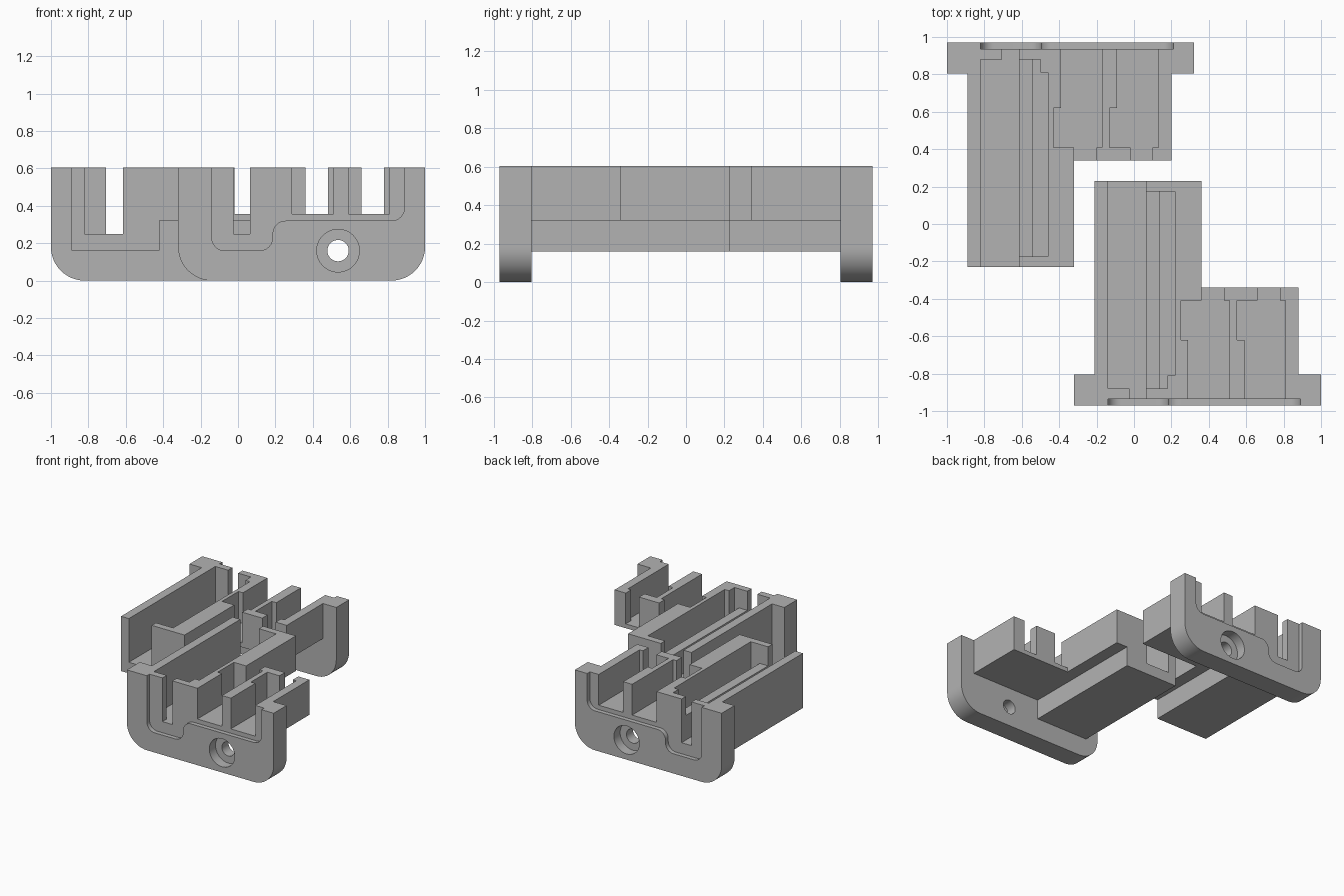
import bpy, bmesh, math
from mathutils import Vector, Matrix

cube = bpy.data.objects.get("Cube")
if cube:
    bpy.data.objects.remove(cube, do_unlink=True)

TOP = 0.605
OVER = 0.8      # cutters reach above the top
SHIFT = 0.68    # sideways offset between the two holders

grey = bpy.data.materials.new("plain_grey")
grey.use_nodes = True
grey.diffuse_color = (0.45, 0.45, 0.45, 1)
grey.node_tree.nodes["Principled BSDF"].inputs["Base Color"].default_value = (0.45, 0.45, 0.45, 1)


def rounded(corners, steps=12):
    """Outline from (u, v, radius) right-angle corners."""
    out = []
    for i, (u, v, r) in enumerate(corners):
        p = Vector((u, v))
        if r == 0:
            out.append((u, v))
            continue
        a = (Vector(corners[i - 1][:2]) - p).normalized()
        b = (Vector(corners[(i + 1) % len(corners)][:2]) - p).normalized()
        for k in range(steps + 1):
            t = math.pi / 2 * k / steps
            out.append(tuple(p + r * (a + b) - r * (b * math.cos(t) + a * math.sin(t))))
    return out


def circle(u, v, r, n=48):
    return [(u + r * math.cos(math.tau * k / n), v + r * math.sin(math.tau * k / n)) for k in range(n)]


def prism(name, outline, lo, hi, axis):
    """Extrude an outline along y (outline in x, z) or z (outline in x, y)."""
    bm = bmesh.new()
    place = (lambda u, v, w: (u, w, v)) if axis == "y" else (lambda u, v, w: (u, v, w))
    face = bm.faces.new([bm.verts.new(place(u, v, lo)) for u, v in outline])
    ext = bmesh.ops.extrude_face_region(bm, geom=[face])
    move = Vector(place(0, 0, hi - lo))
    bmesh.ops.translate(bm, vec=move, verts=[g for g in ext["geom"] if isinstance(g, bmesh.types.BMVert)])
    bmesh.ops.recalc_face_normals(bm, faces=bm.faces)
    mesh = bpy.data.meshes.new(name)
    bm.to_mesh(mesh)
    bm.free()
    mesh.materials.append(grey)
    ob = bpy.data.objects.new(name, mesh)
    bpy.context.collection.objects.link(ob)
    return ob


def combine(body, other, operation):
    other.hide_render = True
    mod = body.modifiers.new(operation, "BOOLEAN")
    mod.operation = operation
    mod.solver = "EXACT"
    mod.object = other
    bpy.context.view_layer.objects.active = body
    bpy.ops.object.modifier_apply(modifier=mod.name)
    bpy.data.objects.remove(other, do_unlink=True)


# End plate with rounded lower corners
holder = prism("front_holder", rounded([(-0.32, TOP, 0), (-0.32, 0, 0.18), (1, 0, 0.18), (1, TOP, 0)]),
               -0.97, -0.805, "y")

# Long stepped tray and short tray behind the plate
long_profile = [(-0.21, 0.16), (0.26, 0.16), (0.26, 0.32), (0.36, 0.32), (0.36, TOP), (-0.21, TOP)]
combine(holder, prism("long_tray", long_profile, -0.9, 0.23, "y"), "UNION")
short_profile = [(0.3, 0.32), (0.88, 0.32), (0.88, TOP), (0.3, TOP)]
combine(holder, prism("short_tray", short_profile, -0.9, -0.34, "y"), "UNION")

# Shallow rounded recess in the plate's outer face
recess = rounded([(-0.14, OVER, 0), (-0.14, 0.16, 0.07), (0.185, 0.16, 0.07),
                  (0.185, 0.32, 0.07), (0.89, 0.32, 0.07), (0.89, OVER, 0)])
cutters = [prism("recess_cutter", recess, -1.1, -0.935, "y")]

# Long channel, open at the far end, with a narrow slot through the plate
channel = [(-0.14, -0.88), (-0.025, -0.88), (-0.025, -0.95), (0.065, -0.95), (0.065, 0.3), (-0.14, 0.3)]
cutters.append(prism("channel_cutter", channel, 0.25, OVER, "z"))

# Side pocket and the lowered divider next to it
pocket = [(0.14, -0.88), (0.18, -0.88), (0.18, -0.81), (0.22, -0.81), (0.22, 0.175), (0.14, 0.175)]
cutters.append(prism("pocket_cutter", pocket, 0.25, OVER, "z"))
divider = [(0.05, -0.88), (0.15, -0.88), (0.15, 0.175), (0.05, 0.175)]
cutters.append(prism("divider_cutter", divider, 0.45, OVER, "z"))

# Two matching short channels with narrow exits
short_channel = [(0.29, -0.95), (0.51, -0.95), (0.51, -0.41), (0.48, -0.41), (0.48, -0.335),
                 (0.36, -0.335), (0.36, -0.41), (0.25, -0.41), (0.25, -0.62), (0.29, -0.62)]
for dx in (0, 0.3):
    cutters.append(prism("short_channel_cutter", [(x + dx, y) for x, y in short_channel], 0.355, OVER, "z"))

# Counterbored screw hole
cutters.append(prism("bore_cutter", circle(0.535, 0.16, 0.057), -1.1, -0.7, "y"))
cutters.append(prism("counterbore_cutter", circle(0.535, 0.16, 0.114), -1.1, -0.89, "y"))

for cutter in cutters:
    combine(holder, cutter, "DIFFERENCE")

# Every face uses the single grey
while len(holder.data.materials) > 1:
    holder.data.materials.pop()
for poly in holder.data.polygons:
    poly.material_index = 0

# Mirrored second holder
back = bpy.data.objects.new("back_holder", holder.data.copy())
back.data.transform(Matrix.Translation((-SHIFT, 0, 0)) @ Matrix.Diagonal((1, -1, 1, 1)))
back.data.flip_normals()
bpy.context.collection.objects.link(back)

for ob in bpy.context.selected_objects:
    ob.select_set(False)
for ob in (holder, back):
    ob.select_set(True)
bpy.context.view_layer.objects.active = holder
bpy.ops.object.shade_smooth_by_angle(angle=math.radians(25))
